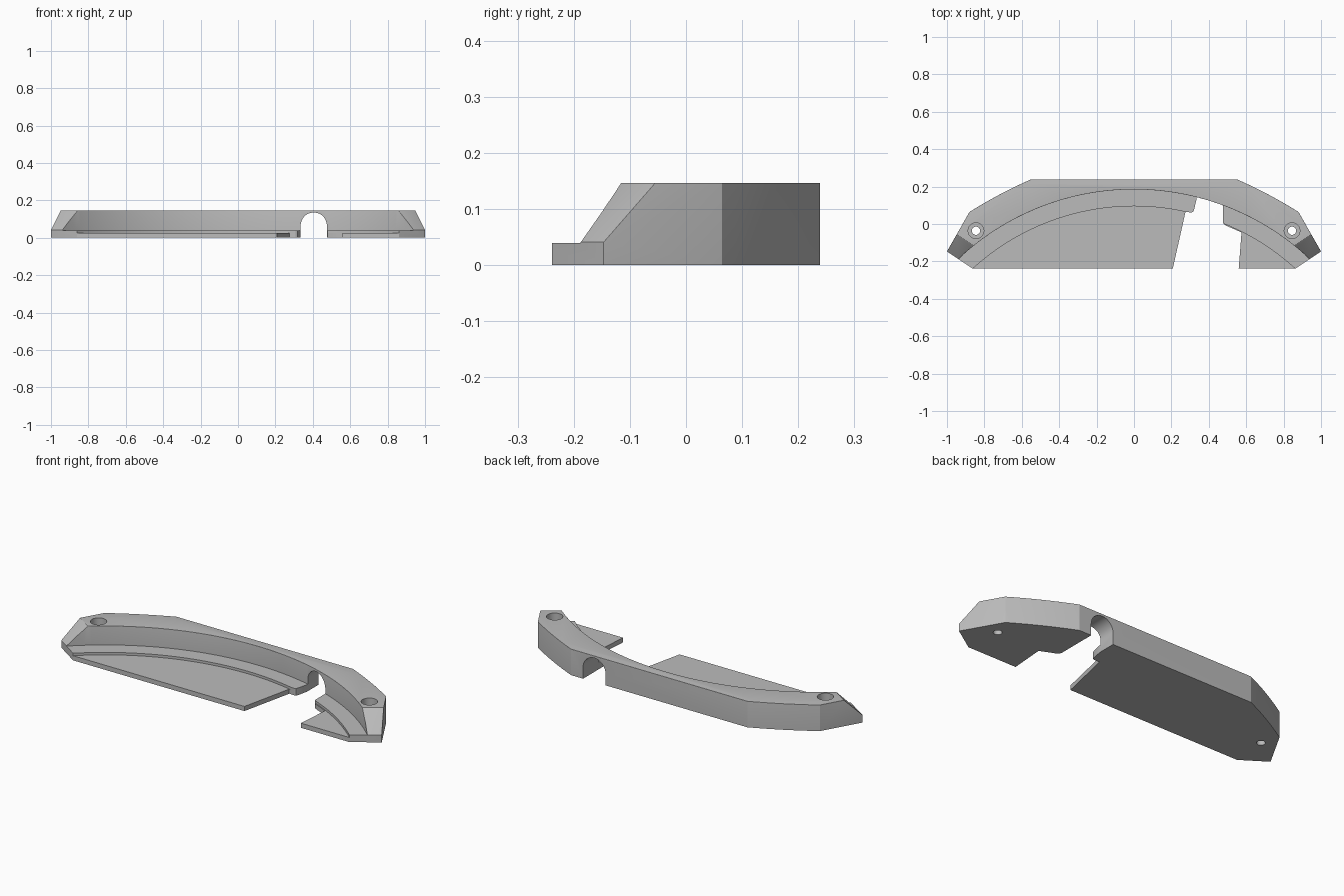
import bpy, bmesh, math
from mathutils import Vector

old = bpy.data.objects.get("Cube")
if old:
    bpy.data.objects.remove(old, do_unlink=True)

TOP, LEDGE, PLATE = 0.147, 0.04, 0.026
ARC_Y = -1.185           # centre of the concentric inner arcs

grey = bpy.data.materials.new("plain grey")
grey.use_nodes = True
grey.diffuse_color = (0.5, 0.5, 0.5, 1)
grey.node_tree.nodes["Principled BSDF"].inputs["Base Color"].default_value = (0.5, 0.5, 0.5, 1)


def add_object(name, bm):
    bmesh.ops.recalc_face_normals(bm, faces=bm.faces)
    mesh = bpy.data.meshes.new(name)
    bm.to_mesh(mesh)
    bm.free()
    mesh.materials.append(grey)
    obj = bpy.data.objects.new(name, mesh)
    bpy.context.collection.objects.link(obj)
    return obj


def prism(name, points, depth):
    """Extrude a closed loop of 3D points along a vector."""
    bm = bmesh.new()
    face = bm.faces.new([bm.verts.new(p) for p in points])
    ext = bmesh.ops.extrude_face_region(bm, geom=[face])["geom"]
    bmesh.ops.translate(bm, vec=depth, verts=[v for v in ext if isinstance(v, bmesh.types.BMVert)])
    return add_object(name, bm)


def disc(name, x, y, radius, z0, z1, sides):
    ring = [(x + radius * math.cos(math.tau * i / sides),
             y + radius * math.sin(math.tau * i / sides), z0) for i in range(sides)]
    return prism(name, ring, (0, 0, z1 - z0))


def cut(target, cutter):
    """Subtract the cutter, then discard it."""
    cutter.hide_render = True
    mod = target.modifiers.new("cut", 'BOOLEAN')
    mod.operation, mod.solver, mod.object = 'DIFFERENCE', 'EXACT', cutter
    bpy.context.view_layer.objects.active = target
    bpy.ops.object.modifier_apply(modifier=mod.name)
    bpy.data.objects.remove(cutter, do_unlink=True)


# Outer outline: half of it, with a slightly bowed shoulder, then mirrored
half = [Vector((0.862, -0.239)), Vector((1.0, -0.147))]
a, b = Vector((0.88, 0.064)), Vector((0.55, 0.239))
bow = Vector((0.47, 0.88)) * 0.007
for i in range(9):
    t = i / 8
    half.append(a.lerp(b, t) + bow * 4 * t * (1 - t))
outline = half + [Vector((-p.x, p.y)) for p in reversed(half)]
body = prism("arched_rim_body", [(p.x, p.y, 0) for p in outline], (0, 0, TOP))

# Curved inner wall, ledge and thin plate
cut(body, disc("wall_cutter", 0, ARC_Y, 1.37, LEDGE, 0.3, 256))
cut(body, disc("plate_cutter", 0, ARC_Y, 1.28, PLATE, 0.3, 256))

# Sloped ends, then rounded upper edges and end corners
bm = bmesh.new()
bm.from_mesh(body.data)
for side in (1, -1):
    bmesh.ops.bisect_plane(bm, geom=bm.verts[:] + bm.edges[:] + bm.faces[:], clear_outer=True,
                           plane_co=(side, -0.147, LEDGE + 0.001),
                           plane_no=(side * 0.555, -0.832, 1.0))
    bmesh.ops.holes_fill(bm, edges=[e for e in bm.edges if e.is_boundary])
bmesh.ops.remove_doubles(bm, verts=bm.verts, dist=0.0005)
bmesh.ops.recalc_face_normals(bm, faces=bm.faces)


def is_rounded(edge):
    zs = [v.co.z for v in edge.verts]
    upper = max(zs) > 0.1 and min(zs) > 0.03
    corner = all(abs(v.co.x) > 0.99 for v in edge.verts) and max(zs) - min(zs) > 0.02
    return (upper or corner) and edge.calc_face_angle(0) > 0.3


bmesh.ops.bevel(bm, geom=[e for e in bm.edges if is_rounded(e)], offset=0.012,
                segments=5, profile=0.5, affect='EDGES', clamp_overlap=True)
bm.to_mesh(body.data)
bm.free()

# Arched cable tunnel through the wall
cx, r = 0.405, 0.07
arch = [(cx + r, -0.5, -0.1)]
arch += [(cx + r * math.cos(math.pi * i / 24), -0.5, 0.065 + r * math.sin(math.pi * i / 24))
         for i in range(25)]
arch.append((cx - r, -0.5, -0.1))
cut(body, prism("tunnel_cutter", arch, (0, 1, 0)))

# Gap through the ledge and plate in front of the tunnel
gap = [(0.336, 0.14), (0.321, 0.075), (0.317, 0.066), (0.308, 0.062), (0.275, 0.064),
       (0.205, -0.25), (0.559, -0.25), (0.575, -0.045), (0.49, -0.008), (0.478, 0.002),
       (0.474, 0.015), (0.474, 0.1)]
cut(body, prism("gap_cutter", [(x, y, -0.1) for x, y in gap], (0, 0, 0.16)))

# Counterbored screw holes
for side in (1, -1):
    cut(body, disc("bore_cutter", side * 0.845, -0.036, 0.042, 0.06, 0.3, 40))
    cut(body, disc("screw_cutter", side * 0.845, -0.036, 0.022, -0.1, 0.2, 32))

bpy.ops.object.select_all(action='DESELECT')
body.select_set(True)
bpy.context.view_layer.objects.active = body
bpy.ops.object.shade_smooth_by_angle(angle=math.radians(20))
